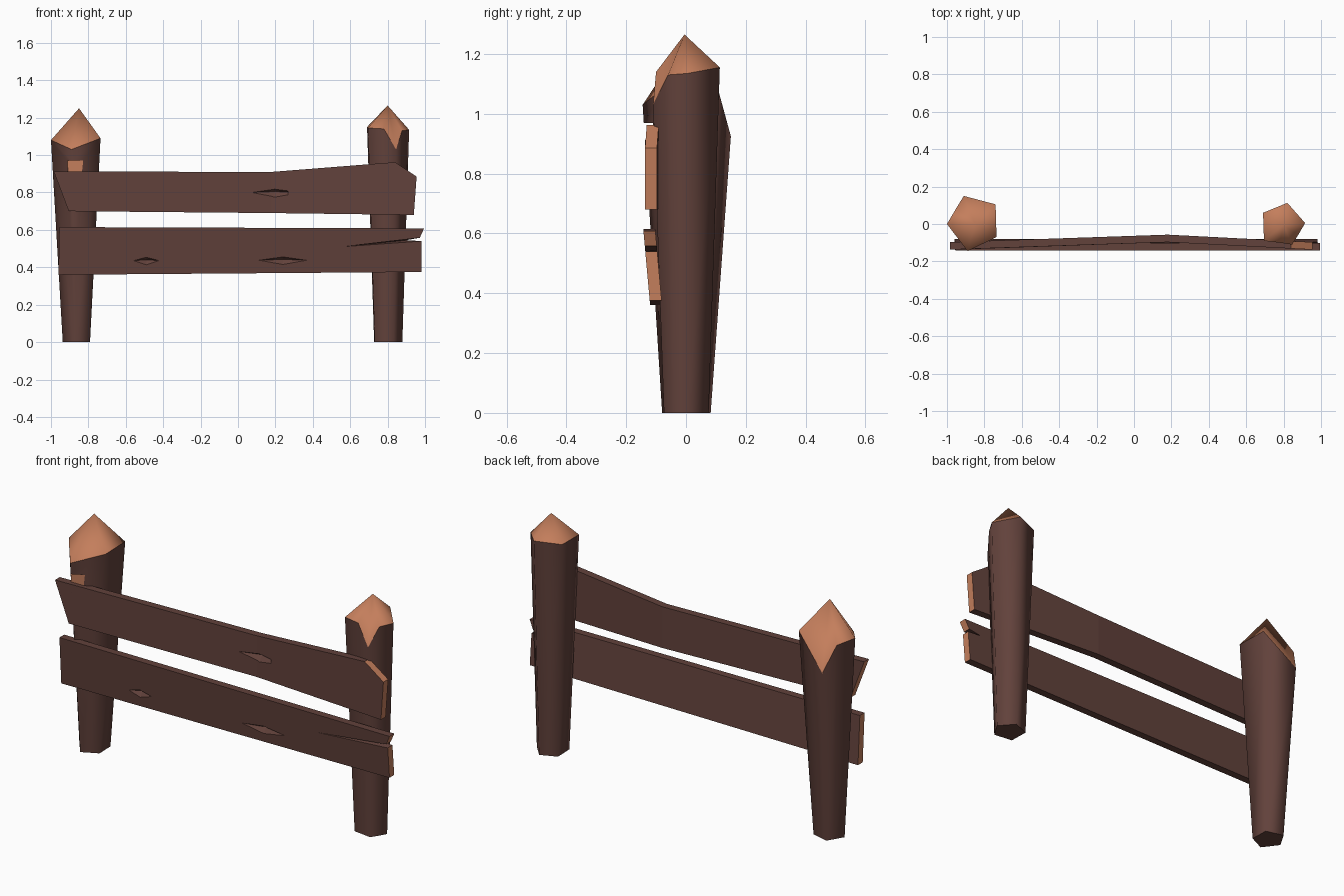
import bpy, bmesh
from mathutils import Vector

if "Cube" in bpy.data.objects:
    bpy.data.objects.remove(bpy.data.objects["Cube"])


def material(name, rgb):
    m = bpy.data.materials.new(name)
    m.diffuse_color = (*rgb, 1)
    m.use_nodes = True
    m.node_tree.nodes["Principled BSDF"].inputs["Base Color"].default_value = m.diffuse_color
    return m


BARK = material("dark brown wood", (0.122, 0.054, 0.044))
CUT = material("fresh cut wood", (0.552, 0.209, 0.107))


def make(name, verts, faces, cut_faces=(), smooth=False):
    """Mesh object; faces listed in cut_faces get the fresh wood colour."""
    bm = bmesh.new()
    vs = [bm.verts.new(v) for v in verts]
    for i, f in enumerate(faces):
        face = bm.faces.new([vs[k] for k in f])
        face.material_index = 1 if i in cut_faces else 0
        face.smooth = smooth and len(f) < 5
    for e in bm.edges:
        if len({f.material_index for f in e.link_faces}) > 1:
            e.smooth = False
    bmesh.ops.recalc_face_normals(bm, faces=bm.faces[:])
    me = bpy.data.meshes.new(name)
    bm.to_mesh(me)
    bm.free()
    me.materials.append(BARK)
    me.materials.append(CUT)
    ob = bpy.data.objects.new(name, me)
    bpy.context.collection.objects.link(ob)
    return ob


def carve(ob, cutters):
    """Subtract the cutters, bake the result and drop the cutters."""
    for c in cutters:
        c.hide_render = True
        mod = ob.modifiers.new("carve", 'BOOLEAN')
        mod.operation, mod.object, mod.solver = 'DIFFERENCE', c, 'EXACT'
    dg = bpy.context.evaluated_depsgraph_get()
    me = bpy.data.meshes.new_from_object(ob.evaluated_get(dg))
    ob.modifiers.clear()
    ob.data = me
    for c in cutters:
        bpy.data.objects.remove(c)


def post(name, centre_x, rim, apex, taper):
    """Tapered post with a ragged rim and a pointed, fresh-cut tip."""
    n = len(rim)
    base = [(centre_x + (x - centre_x) * taper, y * taper, 0) for x, y, z in rim]
    verts = base + list(rim) + [apex]
    faces = [(i, (i + 1) % n, n + (i + 1) % n, n + i) for i in range(n)]
    faces += [(n + i, n + (i + 1) % n, 2 * n) for i in range(n)]
    faces.append(tuple(range(n)))
    return make(name, verts, faces, range(n, 2 * n), True)


def board(name, outline, loops, y_front, ends, thick=0.04, back_moves={}):
    """Plank: outline in x,z given thickness; the edges in ends are fresh wood."""
    n = len(outline)
    verts = [(x, y_front(x, z), z) for x, z in outline]
    for i, (x, z) in enumerate(outline):
        x, z = back_moves.get(i, (x, z))
        verts.append((x, y_front(x, z) + thick, z))
    faces = [(i, (i + 1) % n, n + (i + 1) % n, n + i) for i in range(n)]
    for loop in loops:
        faces.append(loop)
        faces.append(tuple(n + i for i in reversed(loop)))
    return make(name, verts, faces, ends)


def knot(x0, x1, z, y):
    """Pyramid cutter for a leaf-shaped dent."""
    xm = (x0 + x1) / 2
    return make("knot_cutter", [(x0, y - .004, z), (xm, y - .004, z - .03),
                                (x1, y - .004, z), (xm, y - .004, z + .02),
                                (xm, y + .022, z + .005)],
                [(0, 1, 2, 3), (0, 1, 4), (1, 2, 4), (2, 3, 4), (3, 0, 4)])


# Posts
left = post("left_post", -0.86,
            [(-1.0, 0, 1.08), (-0.89, -0.145, 1.03), (-0.735, -0.07, 1.09),
             (-0.74, 0.105, 1.09), (-0.91, 0.15, 0.925), (-0.95, 0.085, 1.06)],
            (-0.85, 0, 1.25), 0.55)
post("right_post", 0.805,
     [(0.695, -0.09, 1.145), (0.78, -0.1, 1.14), (0.845, -0.11, 1.03),
      (0.877, -0.06, 1.13), (0.915, 0.005, 1.135), (0.82, 0.113, 1.155),
      (0.69, 0.06, 1.15)],
     (0.80, -0.005, 1.265), 0.67)

# Chip in the front edge of the left post
chip = [(x, y, z) for z in (.87, .97) for x, y in
        ((-.95, -.2), (-.82, -.2), (-.82, -.11), (-.95, -.11))]
carve(left, [make("chip_cutter", chip,
                  [(0, 1, 2, 3), (4, 5, 6, 7), (0, 1, 5, 4), (1, 2, 6, 5),
                   (2, 3, 7, 6), (3, 0, 4, 7)], range(6))])


# Upper board, bowed back in the middle
def bow(x, z):
    k = (x + 0.95) / 1.13 if x < 0.18 else (0.95 - x) / 0.77
    return -0.137 + 0.04 * max(0, min(1, k))


upper = board("upper_board",
              [(-.985, .912), (-.905, .70), (.18, .69), (.94, .68),
               (.955, .885), (.84, .962), (.18, .91)],
              [(0, 1, 2, 6), (2, 3, 4, 5, 6)], bow, (0, 3, 4))
carve(upper, [knot(.07, .32, .80, bow(.19, .8))])


# Lower board, leaning slightly and split at its right end
def lean(x, z):
    return -0.12 - (z - 0.36) * 0.09


lower = board("lower_board",
              [(-.955, .615), (-.96, .36), (.98, .375), (.98, .54),
               (.56, .51), (.972, .558), (.995, .608)],
              [(0, 1, 2, 3, 4, 5, 6)], lean, (0, 2, 5),
              back_moves={4: (.90, .545)})
carve(lower, [knot(-.57, -.41, .435, lean(0, .435)),
              knot(.09, .39, .437, lean(0, .437))])
